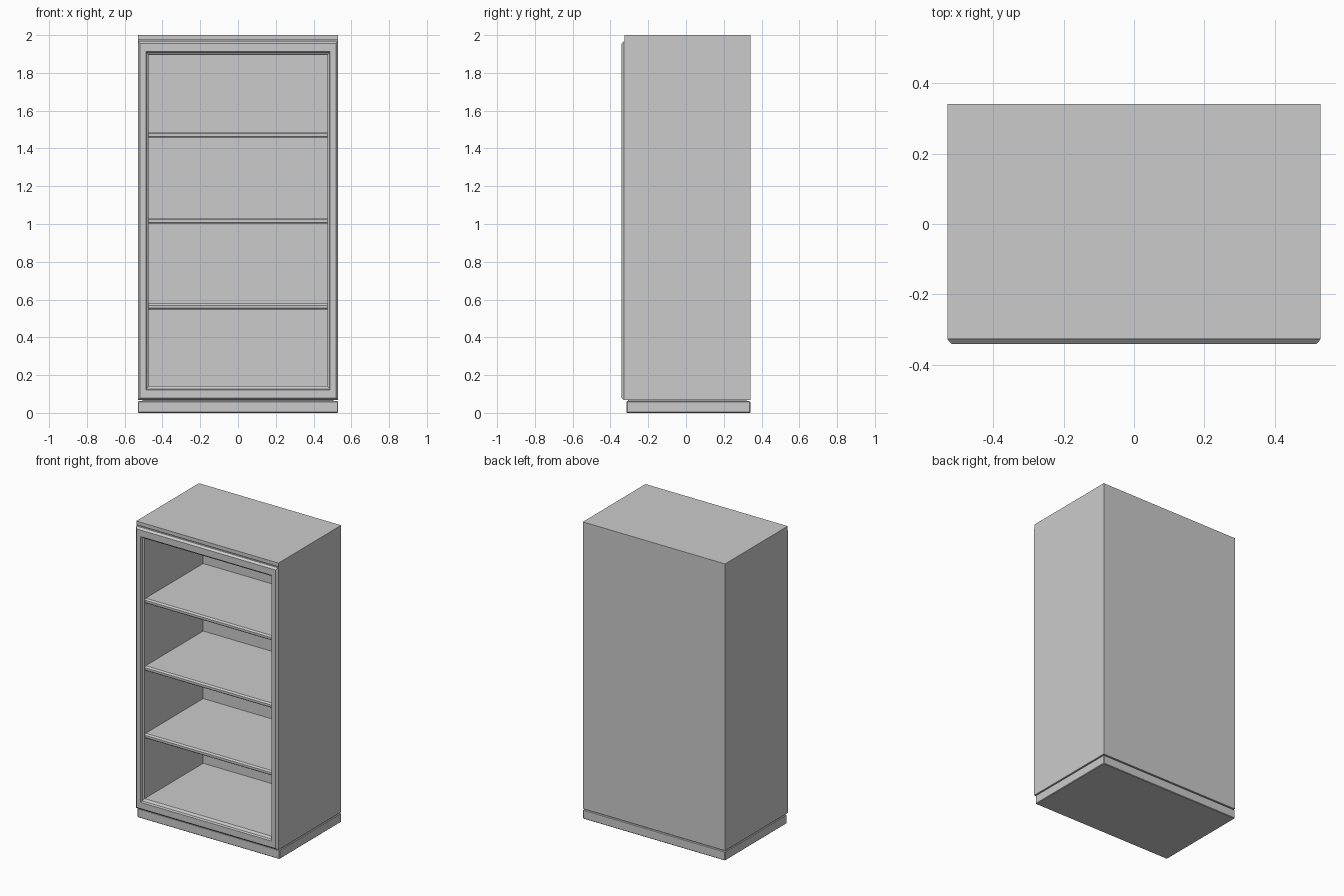
import bpy, bmesh

if "Cube" in bpy.data.objects:
    bpy.data.objects.remove(bpy.data.objects["Cube"])


def finish(bm, name):
    bmesh.ops.remove_doubles(bm, verts=bm.verts, dist=1e-5)
    bmesh.ops.dissolve_degenerate(bm, edges=bm.edges, dist=1e-5)
    bmesh.ops.recalc_face_normals(bm, faces=bm.faces)
    mesh = bpy.data.meshes.new(name)
    bm.to_mesh(mesh)
    bm.free()
    ob = bpy.data.objects.new(name, mesh)
    bpy.context.collection.objects.link(ob)
    return ob


def loft(name, rings):
    """Skin upright rectangles given as (half width, bottom z, top z, y)."""
    bm = bmesh.new()
    loops = [[bm.verts.new(p) for p in
              ((-w, y, a), (w, y, a), (w, y, b), (-w, y, b))]
             for w, a, b, y in rings]
    for p, q in zip(loops, loops[1:]):
        for i in range(4):
            j = (i + 1) % 4
            if any((p[k].co - q[k].co).length > 1e-5 for k in (i, j)):
                bm.faces.new((p[i], p[j], q[j], q[i]))
    bm.faces.new(loops[0])
    bm.faces.new(loops[-1])
    return finish(bm, name)


def bar(name, half, profile):
    """Extrude a (y, z) profile across the width."""
    bm = bmesh.new()
    face = bm.faces.new([bm.verts.new((-half, y, z)) for y, z in profile])
    ext = bmesh.ops.extrude_face_region(bm, geom=[face])
    for v in ext["geom"]:
        if isinstance(v, bmesh.types.BMVert):
            v.co.x = half
    return finish(bm, name)


def box(name, half, y0, y1, z0, z1, bevel=0):
    ob = bar(name, half, [(y0, z0), (y1, z0), (y1, z1), (y0, z1)])
    if bevel:
        mod = ob.modifiers.new("bevel", 'BEVEL')
        mod.width = bevel
        mod.segments = 1
    return ob


# Carcass: outer shell, groove under the top lip, front frame, inner cavity
BACK = 0.305
loft("cabinet_body", [
    (.53, .068, 2.0, .341),
    (.53, .068, 2.0, -.326),
    (.53, .068, 1.975, -.326),
    (.53, .068, 1.975, -.316),
    (.53, .068, 1.968, -.316),
    (.53, .068, 1.968, -.328),
    (.518, .080, 1.956, -.341),
    (.488, .122, 1.912, -.341),
    (.484, .127, 1.907, -.328),
    (.480, .132, 1.903, -.326),
    (.473, .142, 1.895, -.318),
    (.473, .142, 1.895, BACK),
])

# Shelves with chamfered front edges
for i, top in enumerate((.578, 1.033, 1.488)):
    bot = top - .03
    bar(f"shelf_{i + 1}", .475, [
        (BACK + .002, bot), (BACK + .002, top), (-.307, top),
        (-.317, top - .009), (-.317, bot + .006), (-.311, bot)])

# Plinth with a recessed shadow gap above it
box("plinth", .53, -.315, .341, 0, .062, .004)
box("plinth_gap", .505, -.308, .32, .06, .07)
